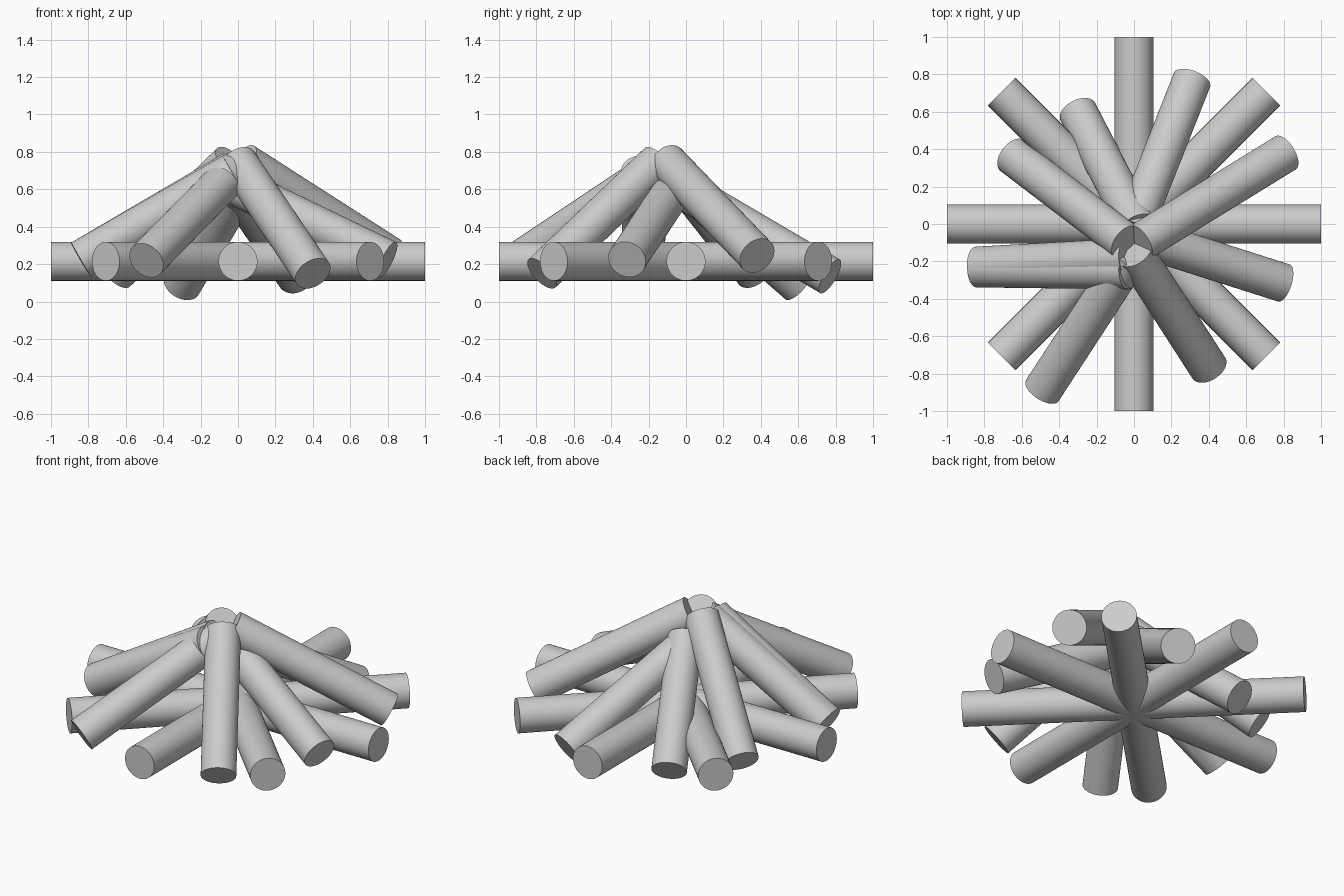
import bpy
from math import sin, cos, pi
from mathutils import Vector

if "Cube" in bpy.data.objects:
    bpy.data.objects.remove(bpy.data.objects["Cube"])

R = 0.104


def log(name, a, b):
    """Round log running from point a to point b."""
    a, b = Vector(a), Vector(b)
    d = b - a
    bpy.ops.mesh.primitive_cylinder_add(vertices=48, radius=R, depth=d.length, location=(a + b) / 2)
    o = bpy.context.object
    o.name = name
    o.rotation_euler = d.to_track_quat('Z', 'Y').to_euler()
    bpy.ops.object.shade_smooth_by_angle()


# Flat star of four crossing logs
for i in range(4):
    t = i * pi / 4
    p = Vector((cos(t), sin(t), 0))
    up = Vector((0, 0, 0.215))
    log(f"base_log_{i + 1}", up - p, up + p)

# Logs leaning together towards the peak (foot, tip)
leaning = [
    ((0.31, 0.77, 0.135), (-0.01, -0.04, 0.61)),
    ((-0.30, 0.60, 0.09), (0.02, -0.02, 0.63)),
    ((0.81, 0.38, 0.245), (0.03, -0.10, 0.745)),
    ((0.80, -0.315, 0.225), (0.0, -0.06, 0.61)),
    ((0.40, -0.77, 0.15), (0.0, -0.15, 0.745)),
    ((-0.49, -0.89, 0.22), (-0.02, -0.17, 0.70)),
    ((-0.84, -0.225, 0.225), (-0.03, -0.18, 0.70)),
    ((-0.84, -0.235, 0.225), (-0.03, -0.245, 0.69)),
    ((-0.65, 0.365, 0.155), (-0.04, -0.10, 0.745)),
]
for i, (a, b) in enumerate(leaning):
    log(f"leaning_log_{i + 1}", a, b)
